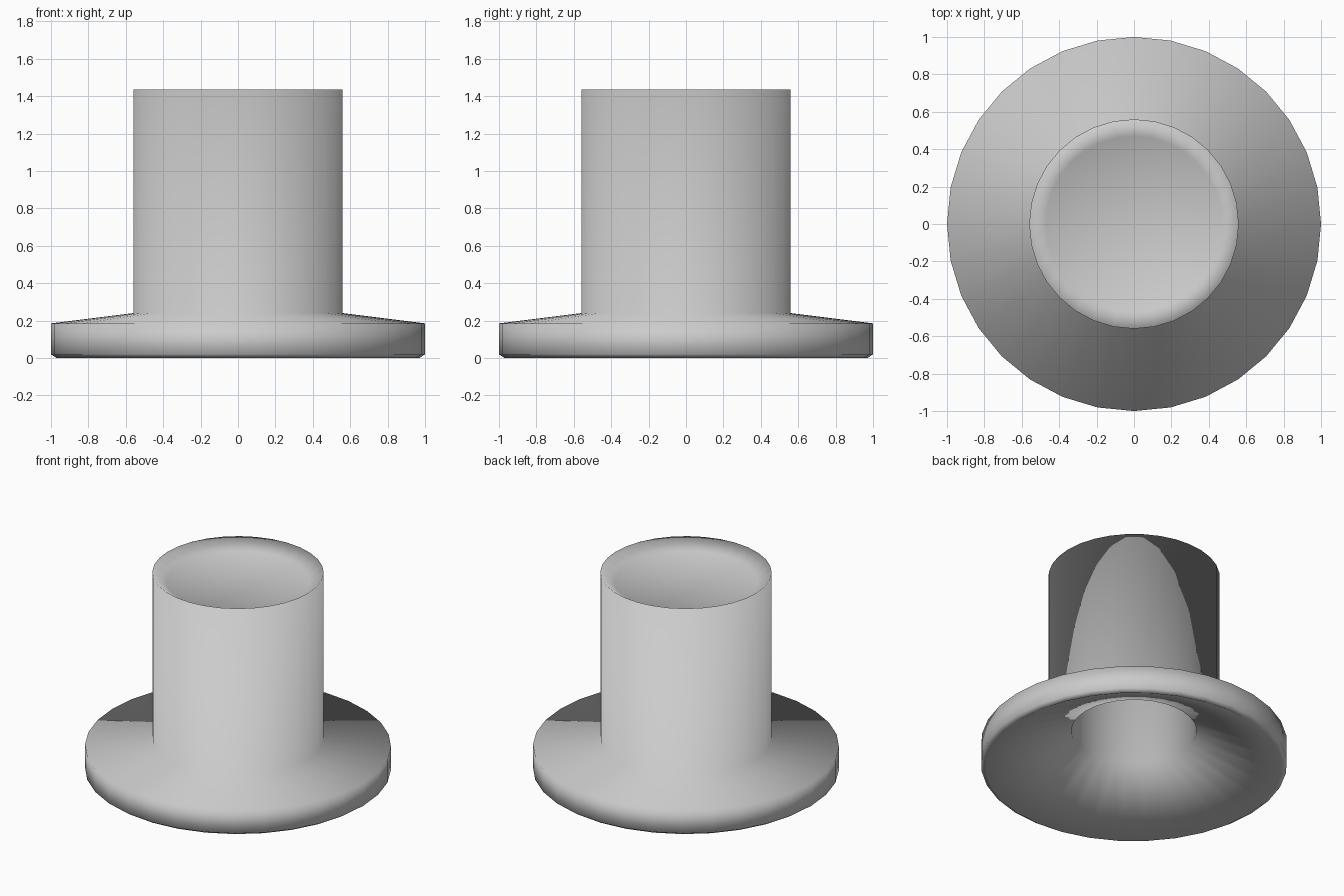
import bpy
import bmesh
import math

if "Cube" in bpy.data.objects:
    bpy.data.objects.remove(bpy.data.objects["Cube"])

SIDES = 32


def lathe(name, profile):
    """Revolve an (r, z) profile around z; end points on the axis close it."""
    bm = bmesh.new()
    verts = [bm.verts.new((r, 0, z)) for r, z in profile]
    edges = [bm.edges.new(pair) for pair in zip(verts, verts[1:])]
    bmesh.ops.spin(bm, geom=verts + edges, cent=(0, 0, 0), axis=(0, 0, 1),
                   angle=math.tau, steps=SIDES, use_merge=False)
    bmesh.ops.remove_doubles(bm, verts=bm.verts, dist=1e-4)
    bmesh.ops.recalc_face_normals(bm, faces=bm.faces)
    mesh = bpy.data.meshes.new(name)
    bm.to_mesh(mesh)
    bm.free()
    mesh.shade_smooth()
    obj = bpy.data.objects.new(name, mesh)
    bpy.context.collection.objects.link(obj)
    return obj


# Flanged stem: dished top, straight stem, sloping flange, hollow underside
lathe("flanged_stem", [
    (0.0, 1.37), (0.47, 1.37),      # dish floor
    (0.56, 1.435), (0.56, 0.24),    # stem wall
    (1.0, 0.185), (1.0, 0.02),      # flange slope and edge
    (0.97, 0.0),                    # foot rim
    (0.41, 0.27),                   # conical underside
    (0.41, 1.28), (0.0, 1.28),      # bore
])
